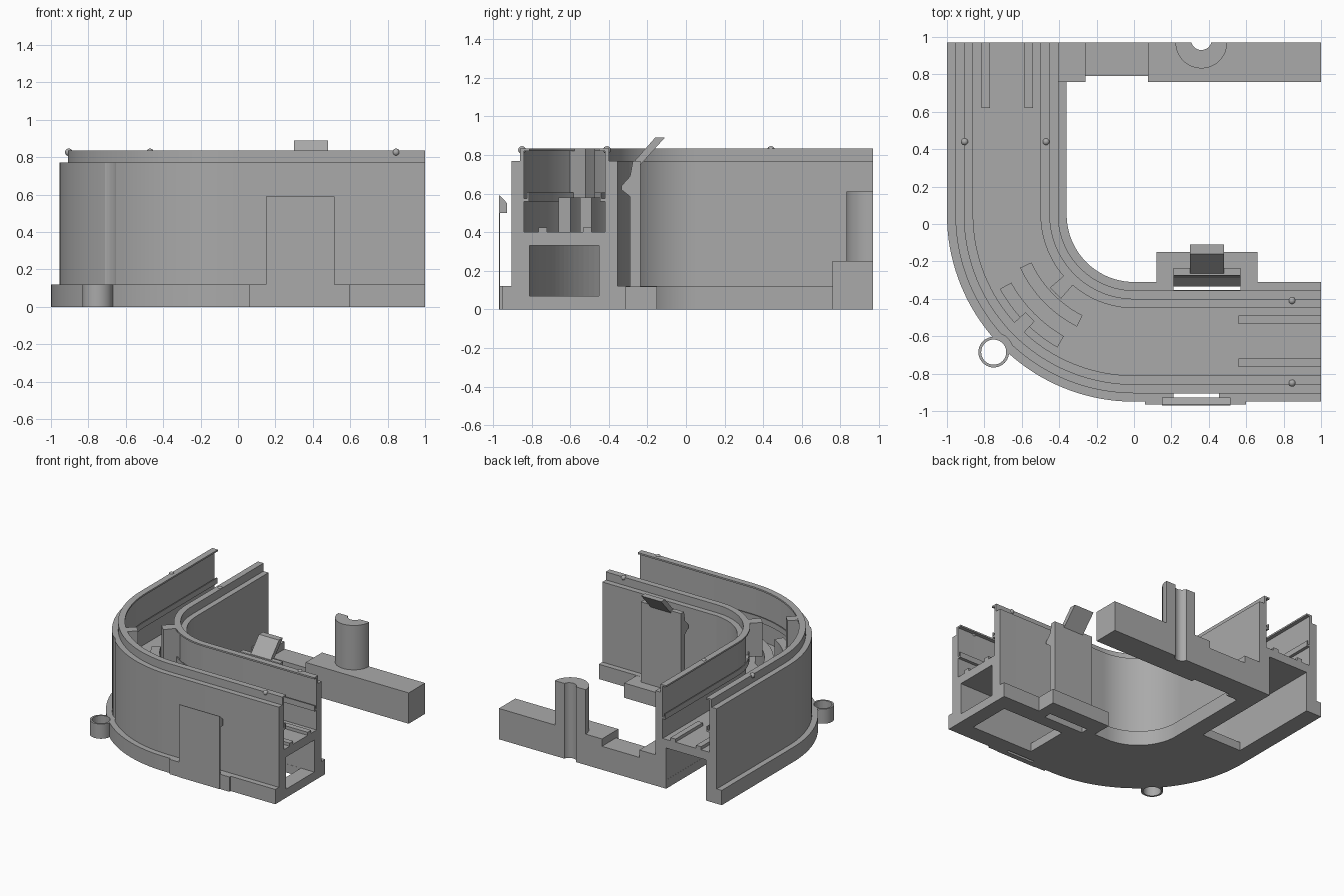
import bpy, bmesh, math

if "Cube" in bpy.data.objects:
    bpy.data.objects.remove(bpy.data.objects["Cube"])

grey = bpy.data.materials.new("plain grey")
grey.diffuse_color = (0.4, 0.4, 0.4, 1)
grey.use_nodes = True
grey.node_tree.nodes["Principled BSDF"].inputs["Base Color"].default_value = grey.diffuse_color

R, CY = 0.68, 0.05          # centre line radius and bend centre height


def finish(name, bm, helper=False):
    bmesh.ops.recalc_face_normals(bm, faces=bm.faces[:])
    me = bpy.data.meshes.new(name)
    bm.to_mesh(me)
    bm.free()
    ob = bpy.data.objects.new(name, me)
    bpy.context.collection.objects.link(ob)
    me.materials.append(grey)
    ob.hide_render = helper
    if helper:
        ob.hide_set(True)
    return ob


def loft(name, rings, helper=False):
    bm = bmesh.new()
    vs = [[bm.verts.new(p) for p in ring] for ring in rings]
    n = len(vs[0])
    for a, b in zip(vs, vs[1:]):
        for i in range(n):
            bm.faces.new((a[i], a[(i + 1) % n], b[(i + 1) % n], b[i]))
    bm.faces.new(vs[0])
    bm.faces.new(vs[-1])
    return finish(name, bm, helper)


def box(name, x, y, z, helper=False):
    ring = lambda h: [(x[0], y[0], h), (x[1], y[0], h), (x[1], y[1], h), (x[0], y[1], h)]
    return loft(name, [ring(z[0]), ring(z[1])], helper)


def extrude_x(name, pts, x):
    return loft(name, [[(a, y, z) for y, z in pts] for a in x])


def cylinder(name, x, y, r, z, helper=False, a0=0, a1=360, n=40):
    k = n if a1 - a0 == 360 else n + 1
    angles = [math.radians(a0 + (a1 - a0) * i / n) for i in range(k)]
    return loft(name, [[(x + r * math.cos(a), y + r * math.sin(a), h) for a in angles] for h in z], helper)


def bend(profile, a0=0, a1=90, n=36):
    """Rings of (offset, height) points around the bend, from the left arm."""
    out = []
    for i in range(n + 1):
        a = math.radians(a0 + (a1 - a0) * i / n)
        out.append([(-(R + d) * math.cos(a), CY - (R + d) * math.sin(a), z) for d, z in profile])
    return out


def track(name, profile, extra=0.0, helper=False):
    start = [(-R - d, 0.97 + extra, z) for d, z in profile]
    end = [(1 + extra, CY - R - d, z) for d, z in profile]
    return loft(name, [start] + bend(profile) + [end], helper)


def cut(ob, *cutters):
    for c in cutters:
        m = ob.modifiers.new("cut", 'BOOLEAN')
        m.operation, m.solver, m.object = 'DIFFERENCE', 'EXACT', c


def rect(d0, d1, z0, z1):
    return [(d0, z0), (d1, z0), (d1, z1), (d0, z1)]


# Track body: foot, stepped walls, top flanges and hooked side rails
half = [(0.32, 0), (0.32, 0.12), (0.275, 0.12), (0.275, 0.77), (0.23, 0.77), (0.23, 0.835),
        (0.18, 0.835), (0.18, 0.822), (0.21, 0.822), (0.21, 0.575), (0.193, 0.575),
        (0.193, 0.605), (0.185, 0.605), (0.185, 0.56), (0.21, 0.56), (0.21, 0.4)]
body = track("track_body", half + [(-d, z) for d, z in reversed(half)])

# Lower tunnel, underside openings and clip slots
RX, RY = -0.75, -0.685
tunnel = track("tunnel_cutter", rect(-0.18, 0.18, 0.07, 0.33), 0.05, True)
open_right = box("right_opening_cutter", (0.32, 0.88), (-0.809, -0.451), (-0.05, 0.2), True)
open_left = box("left_opening_cutter", (-0.859, -0.501), (0.2, 1.1), (-0.05, 0.2), True)
slot_front = box("front_slot_cutter", (0.21, 0.455), (-0.928, -0.906), (-0.05, 0.3), True)
slot_inner = box("inner_slot_cutter", (0.21, 0.57), (-0.352, -0.29), (-0.05, 0.3), True)
ring_clear = cylinder("ring_clearance_cutter", RX, RY, 0.105, (0.12, 1), True)
ring_bore = cylinder("ring_bore_cutter", RX, RY, 0.067, (-0.1, 0.3), True)
cut(body, tunnel, open_right, open_left, slot_front, slot_inner, ring_clear, ring_bore)

# Screw ring on the outer corner
ring = cylinder("corner_ring", RX, RY, 0.082, (0, 0.119))
cut(ring, ring_bore)

# Floor rails, straight near both ends and tall curved ones in the bend
for tag, d0, d1 in (("inner", -0.14, -0.095), ("outer", 0.09, 0.135)):
    box("right_floor_rail_" + tag, (0.56, 1), (CY - R - d1, CY - R - d0), (0.395, 0.425))
    box("left_floor_rail_" + tag, (-R - d1, -R - d0), (0.62, 0.97), (0.395, 0.425))
loft("bend_rail_inner", bend(rect(-0.075, -0.008, 0.395, 0.58), 25, 63, 16))
loft("bend_rail_outer", bend(rect(0.07, 0.14, 0.395, 0.58), 29, 60, 16))

# Posts holding the walls at the bend
loft("bend_post_inner", bend(rect(-0.215, -0.085, 0.56, 0.834), 41, 49, 2))
loft("bend_post_outer", bend(rect(0.1, 0.215, 0.56, 0.834), 42, 47, 2))

# Small locating bumps on the wall tops
for i, (x, y) in enumerate([(-0.905, 0.44), (-0.47, 0.44), (0.845, -0.41), (0.845, -0.85)]):
    bm = bmesh.new()
    bmesh.ops.create_uvsphere(bm, u_segments=16, v_segments=8, radius=0.02)
    bmesh.ops.translate(bm, verts=bm.verts[:], vec=(x, y, 0.826))
    finish("locating_bump_%d" % (i + 1), bm)

# Front socket plate
pad = box("front_pad", (0.06, 0.6), (-0.966, -0.92), (0, 0.12))
cut(pad, slot_front)
extrude_x("front_clip", [(-0.97, 0), (-0.97, 0.59), (-0.965, 0.59), (-0.927, 0.55),
                         (-0.927, 0.5), (-0.963, 0.5), (-0.963, 0)], (0.15, 0.515))

# Inner spring clip with hook and release tab
inner_pad = box("inner_pad", (0.12, 0.66), (-0.33, -0.15), (0, 0.119))
cut(inner_pad, slot_inner)
extrude_x("inner_clip", [(-0.235, 0.1), (-0.235, 0.77), (-0.275, 0.77), (-0.29, 0.69), (-0.335, 0.64),
                         (-0.335, 0.62), (-0.29, 0.585), (-0.29, 0.1)], (0.21, 0.57))
extrude_x("release_tab", [(-0.27, 0.765), (-0.16, 0.89), (-0.11, 0.89), (-0.236, 0.75)], (0.3, 0.48))

# Rear bar with a lowered middle and a half-round post
bore = cylinder("post_bore_cutter", 0.36, 0.985, 0.055, (-0.1, 1), True)
bar = box("rear_bar", (0.075, 1), (0.76, 0.97), (0, 0.25))
box("rear_bar_middle", (-0.26, 0.075), (0.79, 0.97), (0, 0.19))
box("rear_bar_root", (-0.42, -0.26), (0.76, 0.97), (0, 0.25))
post = cylinder("rear_post", 0.36, 0.97, 0.138, (0.24, 0.61), False, 180, 360)
cut(bar, bore)
cut(post, bore)

# Smooth curved parts while keeping edges sharp
for ob in list(bpy.context.scene.objects):
    if ob.hide_render:
        continue
    bpy.ops.object.select_all(action='DESELECT')
    ob.select_set(True)
    bpy.context.view_layer.objects.active = ob
    bpy.ops.object.shade_smooth_by_angle(angle=math.radians(30))
